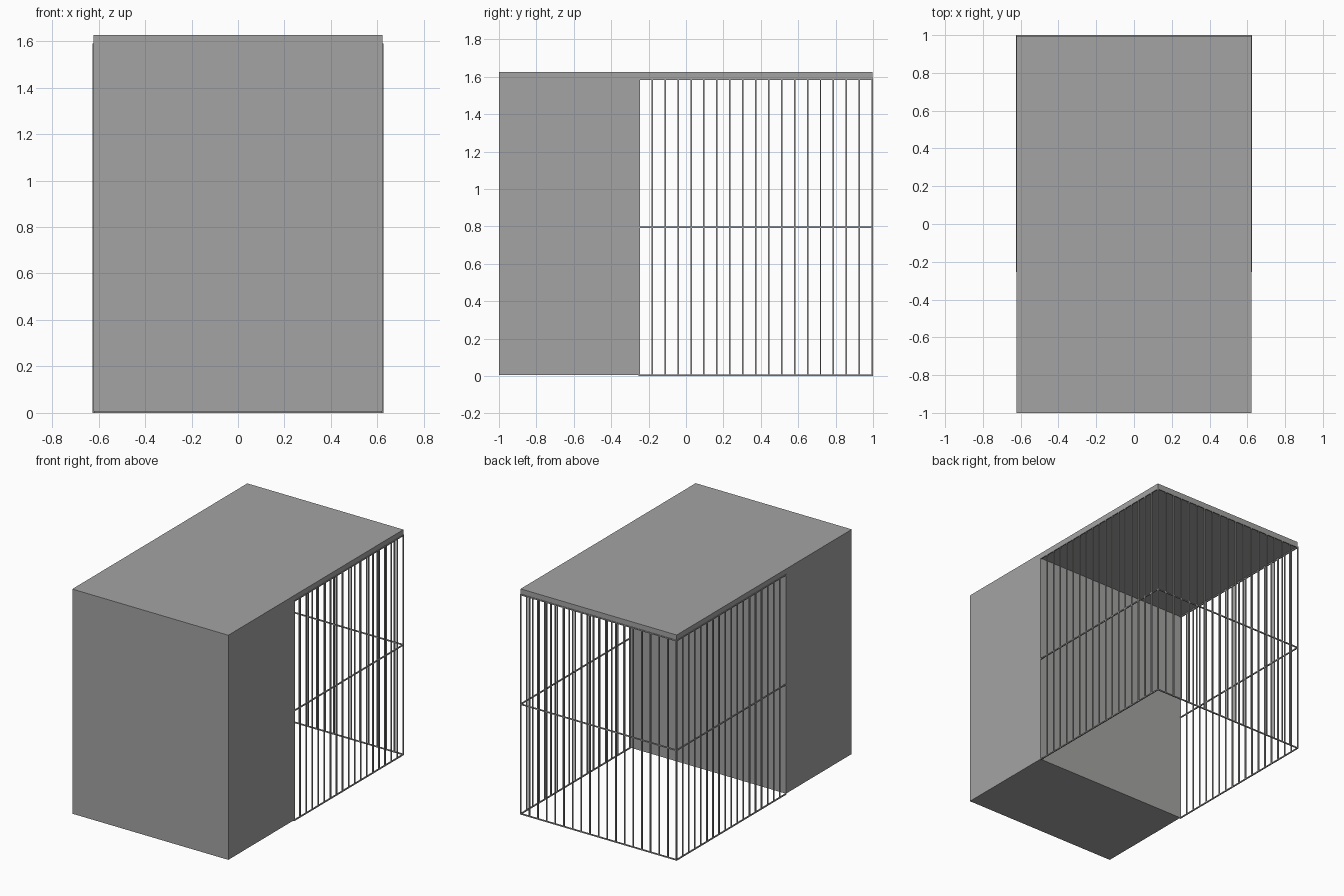
import bpy
import bmesh
from mathutils import Matrix, Vector

cube = bpy.data.objects.get("Cube")
if cube:
    bpy.data.objects.remove(cube, do_unlink=True)

# One plain grey for the whole model
GREY = (0.365, 0.37, 0.362, 1)
grey = bpy.data.materials.new("plain grey")
grey.use_nodes = True
grey.diffuse_color = GREY
grey.node_tree.nodes["Principled BSDF"].inputs["Base Color"].default_value = GREY


def build(name, boxes):
    """One object made of boxes, each given by two opposite corners."""
    bm = bmesh.new()
    for low, high in boxes:
        low, high = Vector(low), Vector(high)
        place = Matrix.Translation((low + high) / 2) @ Matrix.Diagonal((*(high - low), 1))
        bmesh.ops.create_cube(bm, size=1, matrix=place)
    mesh = bpy.data.meshes.new(name)
    bm.to_mesh(mesh)
    bm.free()
    mesh.materials.append(grey)
    obj = bpy.data.objects.new(name, mesh)
    bpy.context.collection.objects.link(obj)


HALF = 0.623       # half width of the shelter
SPLIT = -0.25      # where the shelter ends and the bars begin
TOP, ROOF = 1.59, 1.627
BAR = 0.008
GAPS = 18

# Closed shelter and the flat roof over the open run
build("shelter", [((-HALF, -1, 0.006), (HALF, SPLIT, ROOF))])
build("roof", [((-HALF, SPLIT, TOP), (HALF, 0.996, ROOF))])


def barred_panel(name, start, end):
    """Upright bars and three rails between two floor points."""
    start, end = Vector(start), Vector(end)
    r = Vector((BAR / 2, BAR / 2, 0))
    boxes = []
    for i in range(GAPS + 1):
        p = start.lerp(end, i / GAPS)
        boxes.append((p - r, p + r + Vector((0, 0, TOP))))
    for z in (0, TOP / 2 - BAR / 2, TOP - BAR):
        lift = Vector((0, 0, z))
        boxes.append((start - r + lift, end + r + lift + Vector((0, 0, BAR))))
    build(name, boxes)


# Bars on both sides and the back
edge, back = 0.622, 0.996
for side, x in (("left", edge), ("right", -edge)):
    barred_panel(side + "_bars", (x, SPLIT, 0), (x, back, 0))
barred_panel("back_bars", (-edge, back, 0), (edge, back, 0))
